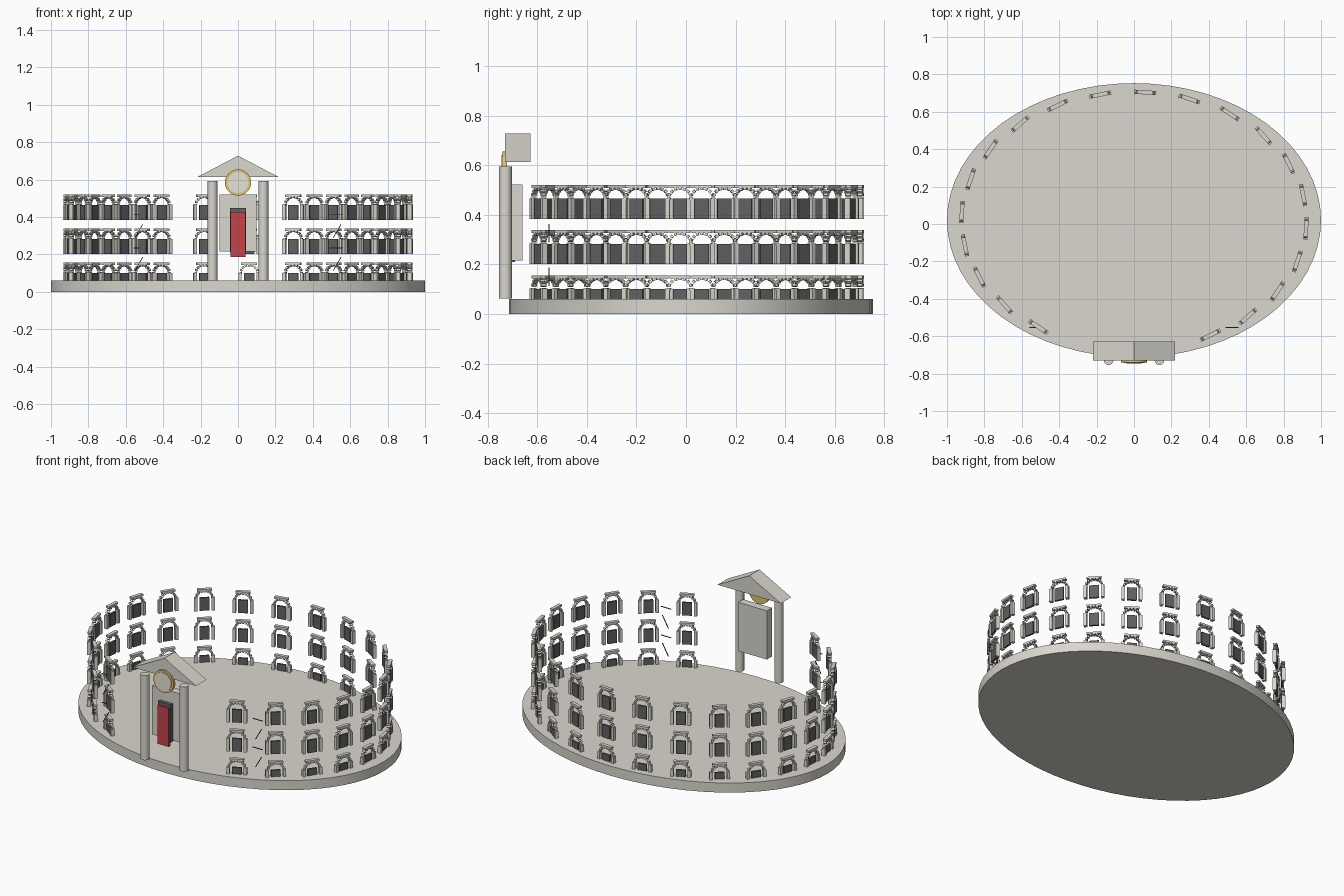
import bpy, bmesh
from math import sin, cos, pi, radians
from mathutils import Matrix, Vector

if "Cube" in bpy.data.objects:
    bpy.data.objects.remove(bpy.data.objects["Cube"])


def material(name, rgb):
    m = bpy.data.materials.new(name)
    m.diffuse_color = (*rgb, 1)
    m.use_nodes = True
    m.node_tree.nodes["Principled BSDF"].inputs["Base Color"].default_value = m.diffuse_color
    return m


STONE = material("stone", (0.70, 0.68, 0.62))
DARK = material("dark_opening", (0.12, 0.12, 0.12))
RED = material("red_door", (0.55, 0.06, 0.07))
GOLD = material("gold", (0.75, 0.55, 0.15))
CREAM = material("cream", (0.80, 0.77, 0.70))


def add_box(bm, x0, x1, y0, y1, z0, z1, rot=Matrix()):
    """Box between limits, optionally turned about its own centre."""
    centre = Vector(((x0 + x1) / 2, (y0 + y1) / 2, (z0 + z1) / 2))
    size = Matrix.Diagonal((x1 - x0, y1 - y0, z1 - z0, 1))
    bmesh.ops.create_cube(bm, size=1, matrix=Matrix.Translation(centre) @ rot @ size)


def to_mesh(bm, name, mat):
    me = bpy.data.meshes.new(name)
    bm.to_mesh(me)
    bm.free()
    me.materials.append(mat)
    return me


def place(name, me, matrix=Matrix()):
    ob = bpy.data.objects.new(name, me)
    bpy.context.collection.objects.link(ob)
    ob.matrix_world = matrix
    return ob


def box(name, mat, *limits, rot=Matrix()):
    bm = bmesh.new()
    add_box(bm, *limits, rot=rot)
    return place(name, to_mesh(bm, name, mat))


def cylinder(name, mat, r, depth, centre, sides, rot=Matrix(), scale_y=1):
    bm = bmesh.new()
    bmesh.ops.create_cone(bm, cap_ends=True, segments=sides, radius1=r, radius2=r, depth=depth,
                          matrix=Matrix.Translation(centre) @ rot @ Matrix.Diagonal((1, scale_y, 1, 1)))
    for f in bm.faces:
        f.smooth = len(f.verts) == 4
    for e in bm.edges:
        e.smooth = e.calc_face_angle(0) < radians(35)
    return place(name, to_mesh(bm, name, mat))


# Oval floor slab
CY = 0.02
cylinder("oval_base", STONE, 1.0, 0.06, (0, CY, 0.03), 64, scale_y=0.733)

# One arcade bay: piers, ring of arch stones and a cornice
bm = bmesh.new()
for s in (-1, 1):
    add_box(bm, s * 0.05 - 0.009, s * 0.05 + 0.009, -0.011, 0.011, 0, 0.082)
N = 9
for i in range(N):
    a = pi * i / (N - 1)
    x, z = 0.046 * cos(a), 0.08 + 0.043 * sin(a)
    add_box(bm, x - 0.006, x + 0.006, -0.010, 0.010, z - 0.0055, z + 0.0055,
            rot=Matrix.Rotation(-a, 4, 'Y'))
add_box(bm, -0.042, 0.042, -0.011, 0.011, 0.124, 0.136)
bay = to_mesh(bm, "arch_bay", STONE)

# Dark opening inside each bay
bm = bmesh.new()
add_box(bm, -0.028, 0.028, -0.006, 0.006, 0, 0.081)
opening = to_mesh(bm, "arch_opening", DARK)

# Three tiers of bays around the oval, leaving the entrance clear
for tier in range(3):
    for k in range(24):
        deg = 86.3 - 15 * k
        if -115 < deg < -70:
            continue
        t = radians(deg)
        m = (Matrix.Translation((0.922 * cos(t), CY + 0.685 * sin(t), 0.02 + 0.182 * tier))
             @ Matrix.Rotation(t + pi / 2, 4, 'Z'))
        place("arch_bay", bay, m)
        place("arch_opening", opening, m)

# Thin wall cracks either side of the entrance
for s in (-1, 1):
    for z in (0.055, 0.235, 0.415):
        box("crack_level", DARK, s * 0.525 - 0.035, s * 0.525 + 0.035, -0.555, -0.551, z - 0.002, z + 0.002)
    for z in (0.15, 0.325):
        box("crack_slanted", DARK, s * 0.53 - 0.002, s * 0.53 + 0.002, -0.555, -0.551, z - 0.042, z + 0.042,
            rot=Matrix.Rotation(radians(30), 4, 'Y'))

# Entrance: columns, wall block, door frame and door
for s in (-1, 1):
    cylinder("portal_column", STONE, 0.026, 0.532, (s * 0.136, -0.728, 0.328), 16)
box("portal_wall", STONE, -0.1, 0.1, -0.71, -0.66, 0.216, 0.522)
box("door_frame", DARK, -0.044, 0.044, -0.732, -0.69, 0.21, 0.448)
box("door", RED, -0.039, 0.039, -0.745, -0.728, 0.187, 0.428)

# Gabled roof over the entrance
bm = bmesh.new()
tri = bm.faces.new([bm.verts.new((x, -0.73, z)) for x, z in ((-0.22, 0.613), (0.22, 0.613), (0, 0.728))])
ext = bmesh.ops.extrude_face_region(bm, geom=[tri], use_keep_orig=True)
bmesh.ops.translate(bm, vec=(0, 0.103, 0), verts=[v for v in ext["geom"] if isinstance(v, bmesh.types.BMVert)])
bmesh.ops.recalc_face_normals(bm, faces=bm.faces)
place("gable_roof", to_mesh(bm, "gable_roof", STONE))

# Round medallion under the gable
facing = Matrix.Rotation(pi / 2, 4, 'X')
cylinder("medallion_rim", GOLD, 0.07, 0.018, (0, -0.731, 0.585), 32, facing)
cylinder("medallion_face", CREAM, 0.057, 0.006, (0, -0.741, 0.585), 32, facing)
